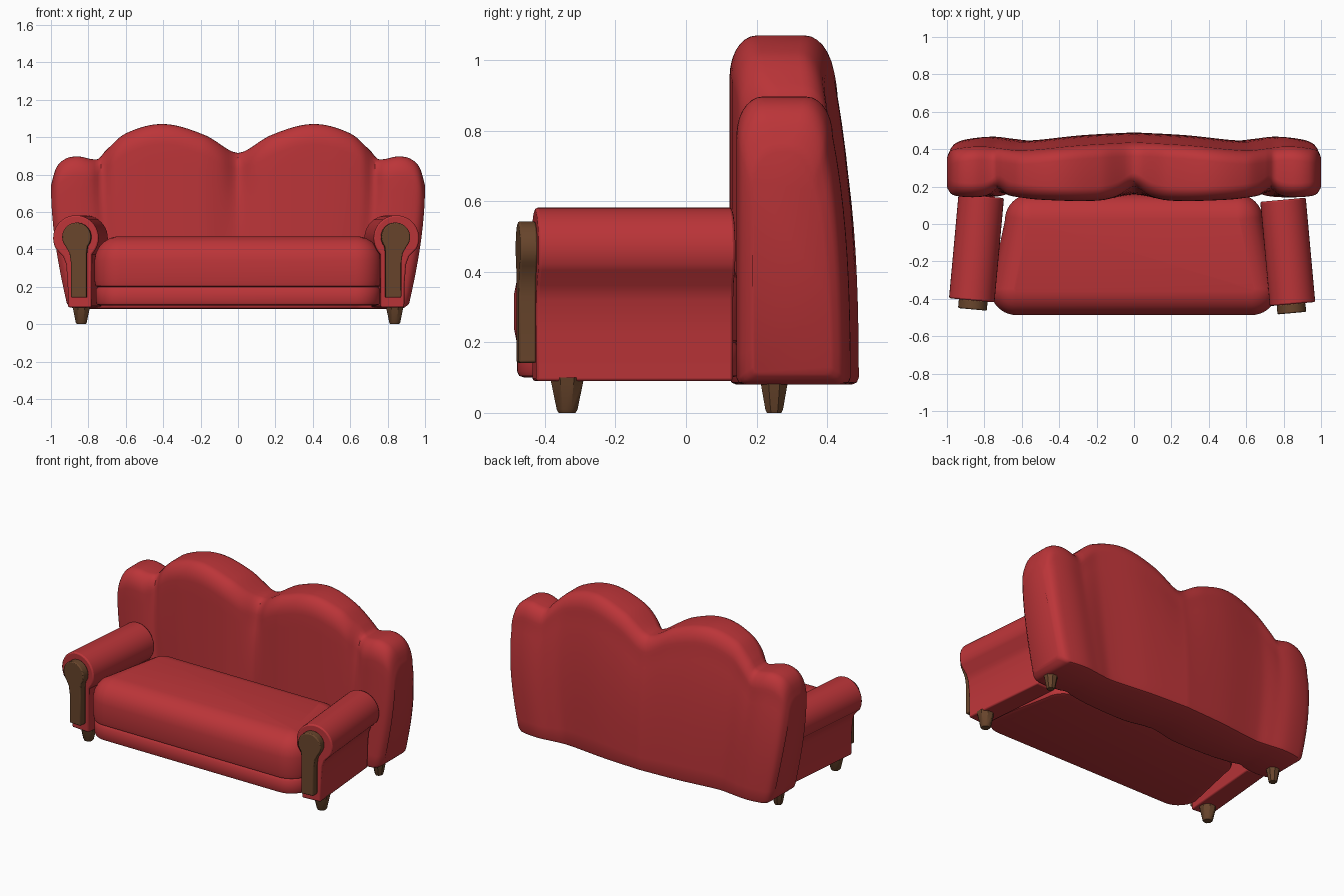
import bpy, bmesh, math
from math import sin, cos, pi, exp, radians

if "Cube" in bpy.data.objects:
    bpy.data.objects.remove(bpy.data.objects["Cube"])


def material(name, rgb):
    m = bpy.data.materials.new(name)
    m.diffuse_color = (*rgb, 1)
    m.use_nodes = True
    m.node_tree.nodes["Principled BSDF"].inputs["Base Color"].default_value = m.diffuse_color
    return m


RED = material("red_fabric", (0.50, 0.035, 0.04))
WOOD = material("brown_wood", (0.14, 0.06, 0.025))


def loft(name, rings, mat, bevel=0, angle=40):
    """Skin a list of equal-length point rings and cap both ends."""
    bm = bmesh.new()
    vs = [[bm.verts.new(p) for p in r] for r in rings]
    n = len(vs[0])
    for a, b in zip(vs, vs[1:]):
        for i in range(n):
            j = (i + 1) % n
            bm.faces.new((a[i], a[j], b[j], b[i]))
    bm.faces.new(vs[0][::-1])
    bm.faces.new(vs[-1])
    bmesh.ops.recalc_face_normals(bm, faces=bm.faces)
    me = bpy.data.meshes.new(name)
    bm.to_mesh(me)
    bm.free()
    me.materials.append(mat)
    ob = bpy.data.objects.new(name, me)
    bpy.context.collection.objects.link(ob)
    bpy.ops.object.select_all(action='DESELECT')
    ob.select_set(True)
    bpy.context.view_layer.objects.active = ob
    bpy.ops.object.shade_smooth_by_angle(angle=radians(angle))
    if bevel:
        b = ob.modifiers.new("soft_edges", 'BEVEL')
        b.width, b.segments = bevel, 2
        b.limit_method, b.angle_limit = 'ANGLE', radians(50)
    return ob


def curve(keys, x):
    """Smooth (Hermite) interpolation through key points."""
    k = len(keys)
    i = 0
    while i < k - 2 and x > keys[i + 1][0]:
        i += 1

    def slope(j):
        a, b = keys[max(j - 1, 0)], keys[min(j + 1, k - 1)]
        return (b[1] - a[1]) / (b[0] - a[0])
    (x0, y0), (x1, y1) = keys[i], keys[i + 1]
    h = x1 - x0
    t = min(max((x - x0) / h, 0), 1)
    return ((2*t**3 - 3*t*t + 1) * y0 + (t**3 - 2*t*t + t) * h * slope(i)
            + (3*t*t - 2*t**3) * y1 + (t**3 - t*t) * h * slope(i + 1))


# Backrest: yz sections swept across the width, following the scalloped top
TOP = [(0, .915), (.04, .927), (.18, 1.012), (.4, 1.07), (.6, 1.02), (.71, .925),
       (.75, .882), (.86, .897), (.93, .88), (.975, .83), (1, .74)]
FRONT = [(0, .157), (.06, .15), (.2, .125), (.5, .13), (.66, .15), (.72, .165),
         (.77, .152), (.86, .143), (.95, .15), (.98, .163), (1, .19)]
REAR = [(0, .49), (.3, .475), (.6, .447), (.7, .455), (.82, .467), (.93, .457),
        (.98, .44), (1, .41)]


def back_section(u):
    a = abs(u)
    top, f, r = curve(TOP, a), curve(FRONT, a), curve(REAR, a)
    bot = .08 + .03 * max(0, (a - .95) / .05) ** 2
    dent = .07 * exp(-(a / .06) ** 2) + .04 * exp(-((a - .73) / .04) ** 2)
    fy = lambda z: f + dent * (z / top) ** 4
    by = lambda z: r - .075 * (z / top) ** 3
    pts, rz, ry, rb = [], .11, .075, .02
    lo, hi = bot + rb, top - rz
    levels = [lo + (hi - lo) * i / 10 for i in range(11)]
    arc = [pi / 2 * i / 7 for i in range(1, 8)]
    pts += [(fy(bot) + rb, bot), (fy(bot) + rb * .3, bot + rb * .3)]
    pts += [(fy(z), z) for z in levels]
    pts += [(fy(hi) + ry * (1 - cos(t)), hi + rz * sin(t)) for t in arc]
    pts += [(by(hi) - ry * (1 - cos(t)), hi + rz * sin(t)) for t in arc[::-1]]
    pts += [(by(z), z) for z in levels[::-1]]
    pts += [(by(bot) - rb * .3, bot + rb * .3), (by(bot) - rb, bot)]
    flare = lambda z: .89 + .11 * sin(min(z / .75, 1) * pi / 2)
    return [(u * flare(z), y, z) for y, z in pts]


half = [i / 60 for i in range(1, 57)] + [.945, .957, .968, .978, .987, .994, 1]
loft("backrest", [back_section(u) for u in [-h for h in half[::-1]] + [0] + half], RED)


# Seat: rounded trapezoid outline stacked through an inset profile
def outline(inset, z, r=.14):
    corners = [(.69, .16, 0), (-.69, .16, 90), (-.768, -.487, 180), (.768, -.487, 270)]
    pts = []
    for x, y, a0 in corners:
        cx, cy = x - math.copysign(r, x), y - math.copysign(r, y)
        for i in range(11):
            a = radians(a0 + 9 * i)
            pts.append((cx + (r - inset) * cos(a), cy + (r - inset) * sin(a), z))
    return pts


CUSHION = [(.03, .195), (.006, .205), (0, .235), (0, .34), (.008, .38), (.025, .413),
           (.05, .44), (.085, .46), (.125, .47)]
BASE = [(.03, .1), (.014, .105), (.008, .118), (.008, .185), (.02, .2)]
loft("seat_cushion", [outline(*p) for p in CUSHION], RED)
loft("seat_base", [outline(*p) for p in BASE], RED)

# Arms: scroll profile and keyhole-shaped wooden facing, both splayed outwards
ROLL = [(.122 * cos(radians(a)), .46 + .122 * sin(radians(a))) for a in range(-45, 216, 9)]
ROLL += [(-.068, .362), (-.052, .32), (-.044, .22), (-.042, .09), (.085, .09)]
KEYHOLE = [(.008 + .077 * cos(radians(a)), .466 + .077 * sin(radians(a)))
           for a in range(-40, 221, 10)]
KEYHOLE += [(-.03, .38), (-.022, .33), (-.022, .142), (.062, .142), (.062, .33), (.062, .38)]


def splayed(profile, side, cx, y0, start, end):
    s, c = sin(radians(5.2)), cos(radians(5.2))
    return [[(side * (cx - lx * c - ly * s), y0 + ly * c - lx * s, z) for lx, z in profile]
            for ly in (start, end)]


for side, cx, y0, label in ((-1, .8675, -.408, "left"), (1, .8475, -.428, "right")):
    loft(label + "_arm", splayed(ROLL, side, cx, y0, 0, .56), RED, .008)
    loft(label + "_arm_facing", splayed(KEYHOLE, side, cx, y0, -.048, .002), WOOD, .006)

# Legs: tapered octagonal feet with a chamfered tip
for side, label in ((-1, "left"), (1, "right")):
    for y, k, row in ((-.337, 1, "front"), (.25, .85, "rear")):
        rings = [[(side * .838 + r * k * cos(pi / 4 * i + pi / 8),
                   y + r * k * sin(pi / 4 * i + pi / 8), z) for i in range(8)]
                 for r, z in ((.026, 0), (.032, .01), (.052, .1))]
        loft(f"{row}_{label}_leg", rings, WOOD)
